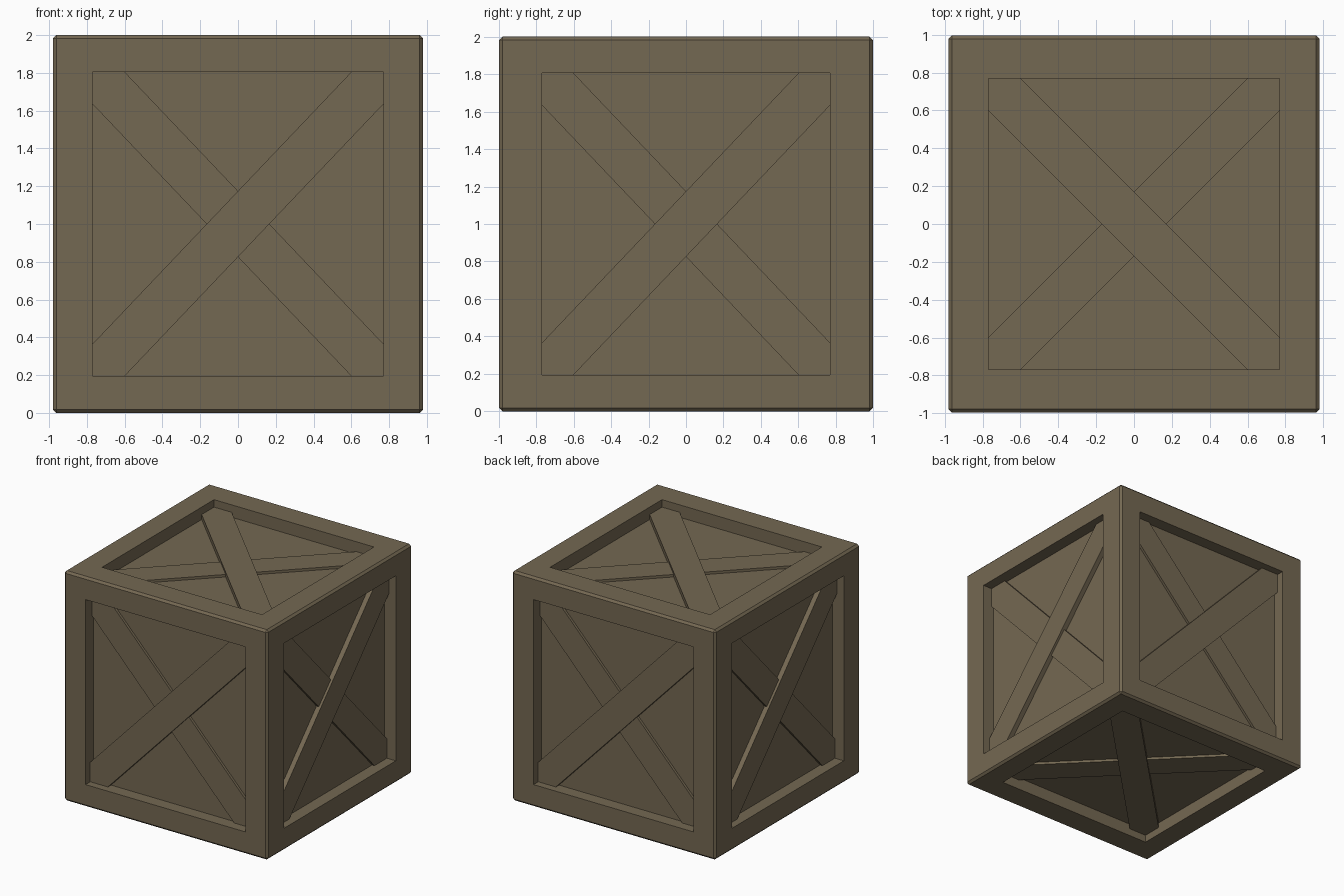
import bpy
import bmesh
from mathutils import Vector

cube = bpy.data.objects.get("Cube")
if cube:
    bpy.data.objects.remove(cube, do_unlink=True)

HALF = Vector((0.98, 0.997, 1.0))       # outer half size
OPEN = Vector((0.77, 0.77, 0.805))      # half size of the panel openings
CENTRE = Vector((0, 0, 1))
PANEL, LOWER, UPPER = 0.108, 0.086, 0.065   # depths below the frame
CUT = 0.17                              # brace width along the opening edge

wood = bpy.data.materials.new("weathered_wood")
wood.use_nodes = True
colour = (0.175, 0.138, 0.084, 1)
wood.diffuse_color = colour
shader = wood.node_tree.nodes["Principled BSDF"]
shader.inputs["Base Color"].default_value = colour
shader.inputs["Roughness"].default_value = 0.9


def add_object(name, bm):
    bmesh.ops.recalc_face_normals(bm, faces=bm.faces)
    mesh = bpy.data.meshes.new(name)
    bm.to_mesh(mesh)
    bm.free()
    mesh.materials.append(wood)
    obj = bpy.data.objects.new(name, mesh)
    obj.location = CENTRE
    bpy.context.collection.objects.link(obj)
    return obj


def build_crate_body():
    bm = bmesh.new()
    bmesh.ops.create_cube(bm, size=2)
    bmesh.ops.scale(bm, vec=HALF, verts=bm.verts)
    outer_edges = list(bm.edges)
    sides = list(bm.faces)
    bmesh.ops.inset_individual(bm, faces=sides, thickness=0.2)
    for face in sides:
        # Fit the opening, then sink the panel
        normal = face.normal.copy()
        axis = max(range(3), key=lambda i: abs(normal[i]))
        for v in face.verts:
            for i in range(3):
                if i != axis:
                    v.co[i] = OPEN[i] if v.co[i] > 0 else -OPEN[i]
        walls = bmesh.ops.extrude_discrete_faces(bm, faces=[face])
        panel = walls["faces"][0]
        bmesh.ops.translate(bm, vec=-normal * PANEL, verts=panel.verts)
    # Worn outer edges
    bmesh.ops.bevel(bm, geom=outer_edges, offset=0.018, segments=1,
                    affect='EDGES')
    add_object("crate_frame_and_panels", bm)


def build_brace(name, n, u, v, slope, depth):
    """Diagonal plank whose pointed ends fill two corners of an opening."""
    n, u, v = Vector(n), Vector(u), Vector(v)
    a, b, h = (abs(u.dot(OPEN)), abs(v.dot(OPEN)), abs(n.dot(HALF)))
    half = [(a, b - CUT), (a, b), (a - CUT, b)]
    outline = half + [(-x, -y) for x, y in half]
    bm = bmesh.new()
    base = n * (h - PANEL - 0.01)
    face = bm.faces.new([bm.verts.new(base + u * x * slope + v * y)
                         for x, y in outline])
    top = bmesh.ops.extrude_face_region(bm, geom=[face])
    verts = [g for g in top["geom"] if isinstance(g, bmesh.types.BMVert)]
    bmesh.ops.translate(bm, vec=n * (PANEL + 0.01 - depth), verts=verts)
    add_object(name, bm)


build_crate_body()

# Outward, rightward and upward direction of each side, and the top plank slope
SIDES = {
    "front": ((0, -1, 0), (1, 0, 0), (0, 0, 1), 1),
    "back": ((0, 1, 0), (-1, 0, 0), (0, 0, 1), 1),
    "left": ((1, 0, 0), (0, 1, 0), (0, 0, 1), 1),
    "right": ((-1, 0, 0), (0, -1, 0), (0, 0, 1), 1),
    "top": ((0, 0, 1), (1, 0, 0), (0, 1, 0), -1),
    "bottom": ((0, 0, -1), (1, 0, 0), (0, -1, 0), -1),
}
for side, (n, u, v, slope) in SIDES.items():
    build_brace(side + "_outer_brace", n, u, v, slope, UPPER)
    build_brace(side + "_inner_brace", n, u, v, -slope, LOWER)
